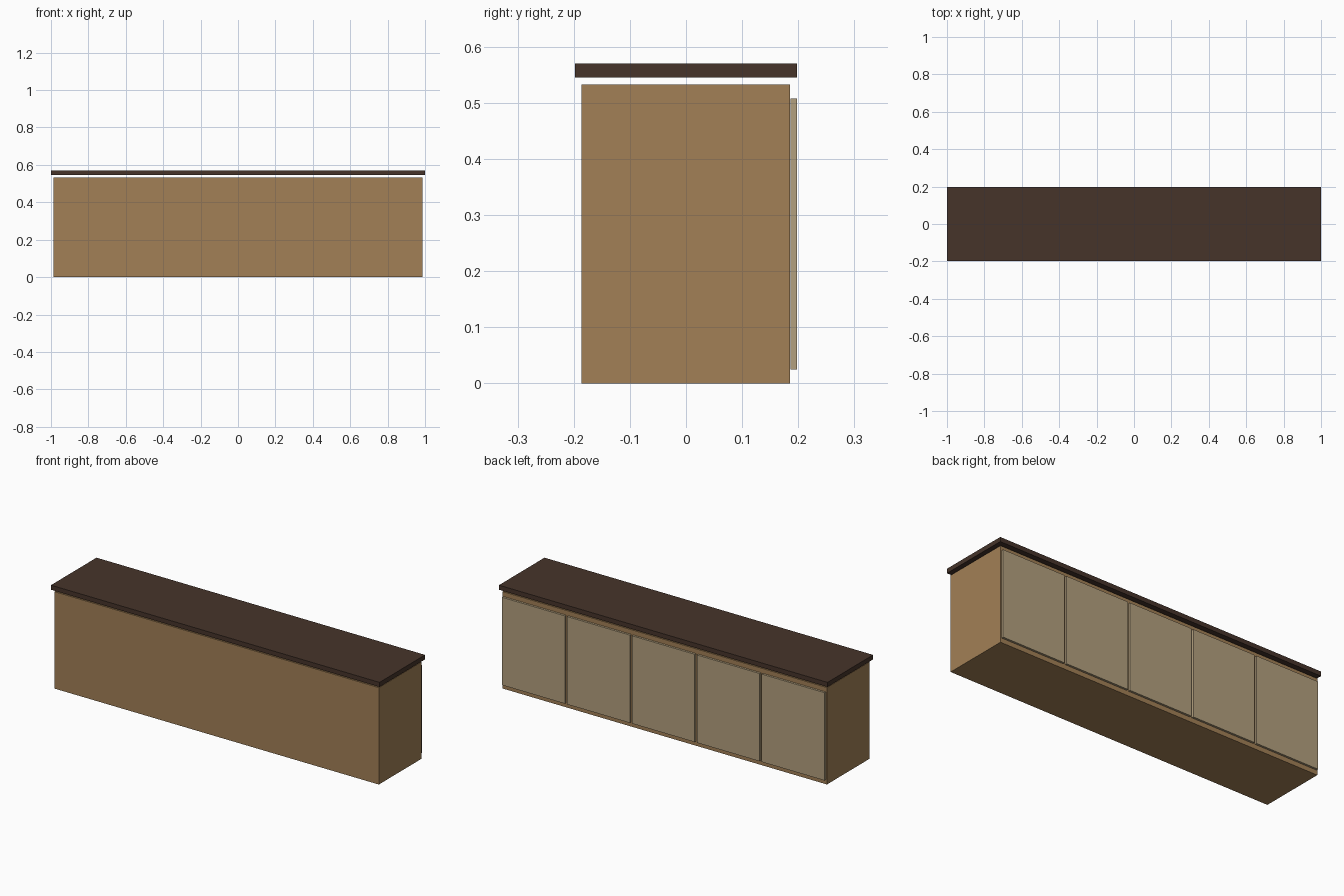
import bpy

if "Cube" in bpy.data.objects:
    bpy.data.objects.remove(bpy.data.objects["Cube"])


def material(name, rgb):
    m = bpy.data.materials.new(name)
    m.diffuse_color = (*rgb, 1)
    m.use_nodes = True
    m.node_tree.nodes["Principled BSDF"].inputs["Base Color"].default_value = m.diffuse_color
    return m


def box(name, lo, hi, mat):
    """Box between two opposite corners."""
    bpy.ops.mesh.primitive_cube_add(
        size=1, location=[(a + b) / 2 for a, b in zip(lo, hi)])
    ob = bpy.context.object
    ob.name = name
    ob.scale = [b - a for a, b in zip(lo, hi)]
    bpy.ops.object.transform_apply(location=False, rotation=False, scale=True)
    ob.data.materials.append(mat)
    return ob


wood = material("wood", (0.361, 0.216, 0.093))
dark = material("dark_wood", (0.061, 0.034, 0.023))
pale = material("pale_wood", (0.45, 0.35, 0.21))

# Cabinet body
W, D = 0.9876, 0.186
box("cabinet_body", (-W, -D, 0), (W, D - 0.001, 0.533), wood)

# Counter top, floating slightly above the body
box("counter_top", (-1, -0.198, 0.545), (1, 0.198, 0.57), dark)

# Row of five doors on the back side
count, gap = 5, 0.0125
pitch = 2 * W / count
for i in range(count):
    x = -W + pitch * i
    box(f"door_{i + 1}", (x + gap / 2, D, 0.025),
        (x + pitch - gap / 2, 0.1975, 0.508), pale)
